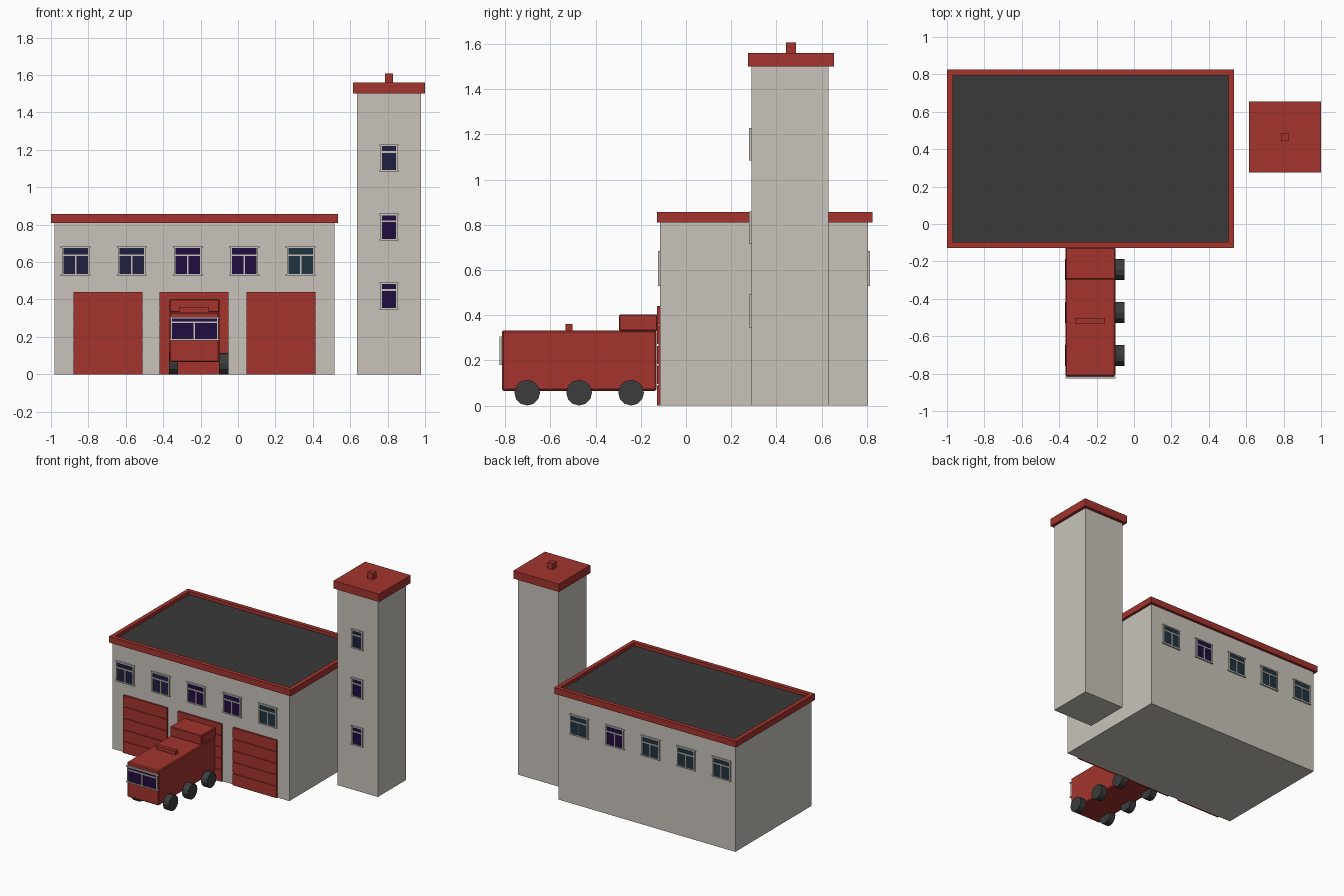
import bpy, bmesh, math
from mathutils import Matrix, Vector

if "Cube" in bpy.data.objects:
    bpy.data.objects.remove(bpy.data.objects["Cube"])


def material(name, rgb):
    m = bpy.data.materials.new(name)
    m.diffuse_color = (*rgb, 1)
    m.use_nodes = True
    m.node_tree.nodes["Principled BSDF"].inputs["Base Color"].default_value = m.diffuse_color
    return m


RED = material("red paint", (0.37, 0.034, 0.027))
WALL = material("pale stone", (0.58, 0.546, 0.497))
DARK = material("dark roofing", (0.042, 0.042, 0.042))
RUBBER = material("rubber", (0.045, 0.045, 0.045))
NAVY = material("navy glass", (0.0144, 0.0144, 0.051))
PURPLE = material("purple glass", (0.0144, 0.0037, 0.051))
TEAL = material("teal glass", (0.0144, 0.034, 0.051))


def add_boxes(name, spans, mat, bevel=0):
    """One object made of boxes given as (x0, x1, y0, y1, z0, z1)."""
    bm = bmesh.new()
    for x0, x1, y0, y1, z0, z1 in spans:
        centre = Vector((x0 + x1, y0 + y1, z0 + z1)) / 2
        size = (abs(x1 - x0), abs(y1 - y0), abs(z1 - z0), 1)
        bmesh.ops.create_cube(bm, size=1, matrix=Matrix.Translation(centre) @ Matrix.Diagonal(size))
    mesh = bpy.data.meshes.new(name)
    bm.to_mesh(mesh)
    bm.free()
    mesh.materials.append(mat)
    ob = bpy.data.objects.new(name, mesh)
    bpy.context.collection.objects.link(ob)
    if bevel:
        mod = ob.modifiers.new("edge", "BEVEL")
        mod.width, mod.segments = bevel, 1
    return ob


def add_window(name, cx, z0, z1, width, wall_y, out, glass, split=True, top=0.045):
    """Framed window with a transom; out is -1 for front walls, 1 for back walls."""
    h = width / 2
    b = 0.008
    ya, yb, yg = wall_y, wall_y + out * 0.01, wall_y + out * 0.004
    zt = z1 - top
    bars = [
        (cx - h, cx - h + b, ya, yb, z0, z1),
        (cx + h - b, cx + h, ya, yb, z0, z1),
        (cx - h - 0.006, cx + h + 0.006, ya, yb, z0 - 0.004, z0 + 0.005),
        (cx - h - 0.006, cx + h + 0.006, ya, yb, z1 - 0.007, z1 + 0.002),
        (cx - h + b, cx + h - b, ya, yb, zt - 0.005, zt + 0.004),
    ]
    if split:
        bars.append((cx - 0.004, cx + 0.004, ya, yb, z0 + 0.005, zt - 0.005))
    add_boxes(name + "_frame", bars, WALL)
    add_boxes(name + "_glass", [(cx - h + 0.002, cx + h - 0.002, ya, yg, z0, z1)], glass)


# Main hall
add_boxes("hall", [(-0.98, 0.515, -0.115, 0.805, 0, 0.812)], WALL)
X0, X1, Y0, Y1, T = -1.0, 0.535, -0.128, 0.825, 0.031
add_boxes("roof_parapet", [
    (X0, X1, Y0, Y0 + T, 0.81, 0.857),
    (X0, X1, Y1 - T, Y1, 0.81, 0.857),
    (X0, X0 + T, Y0 + T, Y1 - T, 0.81, 0.857),
    (X1 - T, X1, Y0 + T, Y1 - T, 0.81, 0.857),
], RED)
add_boxes("flat_roof", [(X0 + T, X1 - T, Y0 + T, Y1 - T, 0.812, 0.832)], DARK)

# Garage doors: slatted panels over a backing sheet
for i, cx in enumerate((-0.695, -0.235, 0.23)):
    a, b = cx - 0.185, cx + 0.185
    slats = [(a, b, -0.122, -0.114, 0, 0.44)]
    step = 0.44 / 5
    for k in range(5):
        slats.append((a, b, -0.128, -0.121, k * step + (0.008 if k else 0), (k + 1) * step))
    add_boxes(f"garage_door_{i + 1}", slats, RED)

# Hall windows, front and back
centres = (-0.868, -0.568, -0.268, 0.034, 0.335)
front_glass = (NAVY, NAVY, PURPLE, PURPLE, TEAL)
back_glass = (TEAL, TEAL, TEAL, PURPLE, TEAL)
for i, cx in enumerate(centres):
    add_window(f"front_window_{i + 1}", cx, 0.532, 0.682, 0.148, -0.115, -1, front_glass[i])
    add_window(f"back_window_{i + 1}", cx, 0.532, 0.682, 0.148, 0.805, 1, back_glass[i])

# Hose tower
add_boxes("tower", [(0.637, 0.978, 0.29, 0.631, 0, 1.502)], WALL)
add_boxes("tower_cap", [(0.615, 1.0, 0.275, 0.655, 1.5, 1.56)], RED)
add_boxes("tower_vent", [(0.785, 0.828, 0.443, 0.486, 1.56, 1.608)], RED)
for i, (z, glass) in enumerate(((0.35, PURPLE), (0.718, PURPLE), (1.088, NAVY))):
    add_window(f"tower_window_{i + 1}", 0.807, z, z + 0.139, 0.09, 0.29, -1, glass, False, 0.038)

# Fire truck
add_boxes("truck_body", [(-0.367, -0.1, -0.815, -0.13, 0.065, 0.332)], RED, 0.007)
add_boxes("truck_locker", [(-0.367, -0.1, -0.297, -0.125, 0.33, 0.403)], RED, 0.005)
add_boxes("truck_light_bar", [(-0.315, -0.155, -0.533, -0.502, 0.33, 0.36)], RED)
add_window("windscreen", -0.2335, 0.184, 0.304, 0.256, -0.815, -1, PURPLE, True, 0.026)

# Wheels
for side, cx in (("left", -0.345), ("right", -0.077)):
    for i, cy in enumerate((-0.703, -0.473, -0.243)):
        bpy.ops.mesh.primitive_cylinder_add(
            vertices=12, radius=0.057, depth=0.05,
            location=(cx, cy, 0.057), rotation=(0, math.pi / 2, 0))
        wheel = bpy.context.object
        wheel.name = f"{side}_wheel_{i + 1}"
        wheel.data.materials.append(RUBBER)
